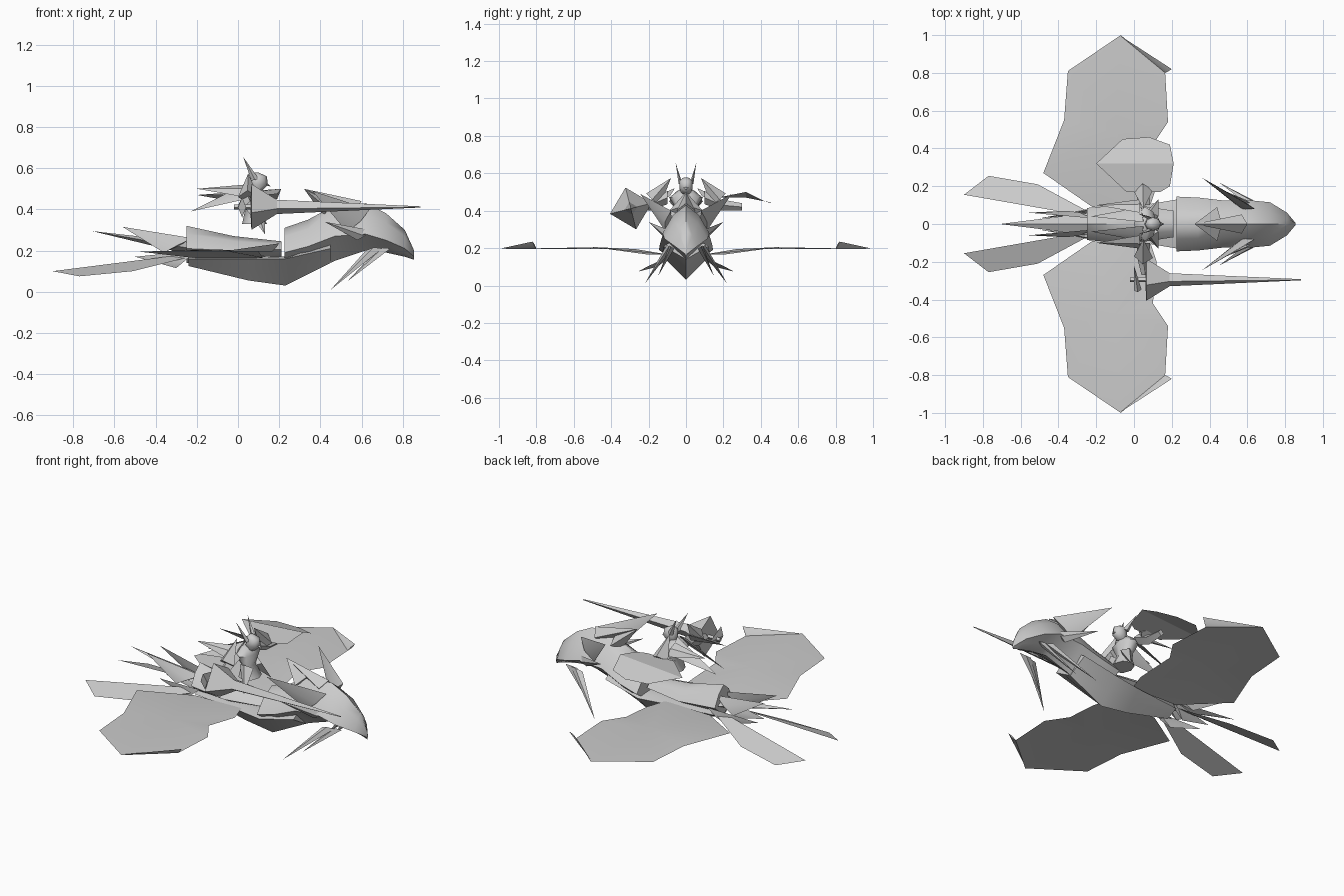
import bpy, bmesh, math
from mathutils import Vector

if "Cube" in bpy.data.objects:
    bpy.data.objects.remove(bpy.data.objects["Cube"])

grey = bpy.data.materials.new("plain grey")
grey.use_nodes = True
grey.diffuse_color = (0.6, 0.6, 0.6, 1)
grey.node_tree.nodes["Principled BSDF"].inputs["Base Color"].default_value = (0.6, 0.6, 0.6, 1)


def make(name, verts, faces, angle=30, solid=True):
    mesh = bpy.data.meshes.new(name)
    mesh.from_pydata([Vector(v) for v in verts], [], faces)
    if solid:
        bm = bmesh.new()
        bm.from_mesh(mesh)
        bmesh.ops.recalc_face_normals(bm, faces=bm.faces)
        bm.to_mesh(mesh)
        bm.free()
    mesh.materials.append(grey)
    ob = bpy.data.objects.new(name, mesh)
    bpy.context.collection.objects.link(ob)
    bpy.ops.object.select_all(action='DESELECT')
    ob.select_set(True)
    bpy.context.view_layer.objects.active = ob
    bpy.ops.object.shade_smooth_by_angle(angle=math.radians(angle))
    return ob


def loft(name, rings, angle=60, caps=True):
    n = len(rings[0])
    verts = [p for r in rings for p in r]
    faces = [(i * n + j, i * n + (j + 1) % n, (i + 1) * n + (j + 1) % n, (i + 1) * n + j)
             for i in range(len(rings) - 1) for j in range(n)]
    if caps:
        faces += [tuple(range(n)), tuple(range(len(verts) - n, len(verts)))]
    return make(name, verts, faces, angle)


def body_ring(x, w, top, mid, low, lean=0.0):
    # Kite cross-section with softened upper sides
    up = mid + (top - mid) * 0.65
    half = [(0, top), (w * .55, up), (w, mid), (w * .5, (mid + low) / 2)]
    pts = half + [(0, low)] + [(-y, z) for y, z in half[:0:-1]]
    return [(x + lean * (z - mid), y, z) for y, z in pts]


def spike(name, tip, a, b, thick=0.02):
    # Thin blade: triangular base running to a point
    tip, a, b = Vector(tip), Vector(a), Vector(b)
    nor = (a - tip).cross(b - tip).normalized() * thick
    mid = (a + b) / 2
    return make(name, [tip, a, mid + nor, b, mid - nor],
                [(0, 1, 2), (0, 2, 3), (0, 3, 4), (0, 4, 1), (1, 4, 3, 2)])


def flip(p, s):
    return (p[0], p[1] * s, p[2])


# Beast: rear shell, belly keel, neck and head
loft("rear_shell", [body_ring(-.25, .085, .32, .21, .14),
                    body_ring(-.02, .105, .27, .20, .14),
                    body_ring(.21, .07, .245, .205, .17)])
loft("belly_keel", [body_ring(-.24, .07, .17, .16, .125),
                    body_ring(.05, .10, .18, .16, .055),
                    body_ring(.23, .13, .17, .16, .03),
                    body_ring(.45, .12, .26, .21, .14)])
loft("neck_and_head", [body_ring(.225, .145, .31, .19, .10),
                       body_ring(.34, .14, .35, .22, .09),
                       body_ring(.47, .125, .42, .27, .15),
                       body_ring(.62, .125, .43, .28, .20),
                       body_ring(.72, .115, .38, .25, .19),
                       body_ring(.81, .06, .30, .21, .17),
                       body_ring(.855, .006, .20, .17, .155)])
spike("neck_crest", (.32, 0, .50), (.44, .09, .40), (.44, -.09, .40), .04)
spike("crest_ridge", (.32, 0, .50), (.60, 0, .44), (.54, 0, .36), .05)
spike("tail_spine", (-.71, 0, .295), (-.23, .06, .21), (-.23, -.06, .21), .03)

# Beast: paired wings, fins, horns and fangs
for s, side in ((1, "left"), (-1, "right")):
    wing = [(-.48, .27), (-.37, .55), (-.35, .81), (-.07, 1), (.165, .80),
            (.18, .54), (.10, .42), (.12, .20), (.08, .08), (-.22, .09)]
    pts = [(x, y * s, .195 if y > .25 else .165) for x, y in wing]
    pts.append((-.10, .48 * s, .205))
    n = len(wing)
    make(side + "_wing", pts,
         [(i, (i + 1) % n, n)[::-s] for i in range(n)], 40, False)
    spike(side + "_wing_curl", (-.07, .995 * s, .197), (.165, .80 * s, .195),
          (.20, .82 * s, .235), .004)
    fin = [(-.90, .155, .10), (-.77, .255, .075), (-.51, .21, .10),
           (-.25, .07, .165), (-.27, .045, .18)]
    make(side + "_tail_fin", [flip(p, s) for p in fin], [(0, 1, 2, 3, 4)[::-s]], 30, False)
    blades = {
        "_upper_tail_spike": ((-.56, .06, .315), (-.22, .03, .26), (-.36, .07, .19), .012),
        "_lower_tail_spike": ((-.50, .03, .17), (-.20, .08, .20), (-.30, .05, .115), .012),
        "_horn": ((.36, .245, .49), (.64, .08, .40), (.53, .11, .29), .02),
        "_cheek_blade": ((.42, .20, .34), (.64, .10, .30), (.58, .11, .25), .015),
        "_long_fang": ((.45, .22, .01), (.70, .09, .21), (.62, .09, .20), .018),
        "_short_fang": ((.53, .15, .05), (.74, .08, .21), (.67, .07, .20), .015),
    }
    for name, (tip, a, b, t) in blades.items():
        spike(side + name, flip(tip, s), flip(a, s), flip(b, s), t)


# Rider: torso, skirt and head
def oval(x, z, rx, ry, n=8):
    return [(x + rx * math.cos(k * math.tau / n), ry * math.sin(k * math.tau / n), z)
            for k in range(n)]


loft("rider_torso", [oval(.08, .33, .06, .07), oval(.07, .40, .035, .045),
                     oval(.06, .47, .06, .09), oval(.06, .51, .03, .04)])
loft("rider_head", [oval(.09, .49, .025, .022), oval(.10, .52, .045, .035),
                    oval(.10, .56, .04, .035), oval(.09, .578, .012, .012)])
spike("visor", (.16, 0, .51), (.11, .03, .54), (.11, -.03, .54), .015)

for s, side in ((1, "left"), (-1, "right")):
    parts = {
        "_helmet_horn": ((.025, .055, .655), (.10, .03, .55), (.065, .03, .54), .01),
        "_shoulder_guard": ((.05, .08, .575), (.10, .18, .46), (.0, .17, .46), .05),
        "_shoulder_spike": ((-.20, .10, .50), (.03, .06, .52), (.03, .13, .46), .015),
        "_cape_panel": ((-.23, .04, .39), (.05, .01, .53), (.04, .09, .45), .012),
        "_thigh": ((.13, .13, .28), (.04, .04, .40), (.13, .04, .40), .03),
    }
    for name, (tip, a, b, t) in parts.items():
        spike(side + name, flip(tip, s), flip(a, s), flip(b, s), t)
    reach = .27 if s < 0 else .30
    # Forearm reaching out to the weapon or shield
    loft(side + "_arm", [[(x + r * u, y * s, z + r * v) for u, v in
                          ((1, 0), (0, 1), (-1, 0), (0, -1))]
                         for x, y, z, r in ((.05, .10, .47, .035), (.05, .19, .43, .03),
                                            (.06, reach, .42, .02))])


# Lance: grip, four-sided guard and long point
def diamond(x, r, n=4, turn=.25):
    return [(x, -.295 + r * math.cos(turn + k * math.tau / n),
             .412 + r * math.sin(turn + k * math.tau / n)) for k in range(n)]


loft("lance_guard", [diamond(.06, .02), diamond(.065, .115), diamond(.19, .035)], 30)
loft("lance_point", [diamond(.18, .036), diamond(.885, .003)], 30)
loft("lance_grip", [diamond(-.02, .012), diamond(.07, .012)], 30)
spike("lance_pommel", (.0, -.22, .42), (.02, -.36, .46), (.02, -.34, .36), .02)

# Shield: ridged plate sloping away from the arm
rim = [(-.20, .32, .47), (-.06, .45, .445), (.08, .46, .44), (.19, .42, .45),
       (.21, .32, .50), (.19, .20, .475), (.14, .17, .47), (-.04, .17, .47)]
make("shield", rim, [(4, 3, 2, 1, 0)[::-1][::-1], (0, 7, 6, 5, 4)], 5, False)
for ob in bpy.data.objects:
    if ob.name == "shield":
        ob.data.flip_normals() if ob.data.polygons[0].normal.z < 0 else None
